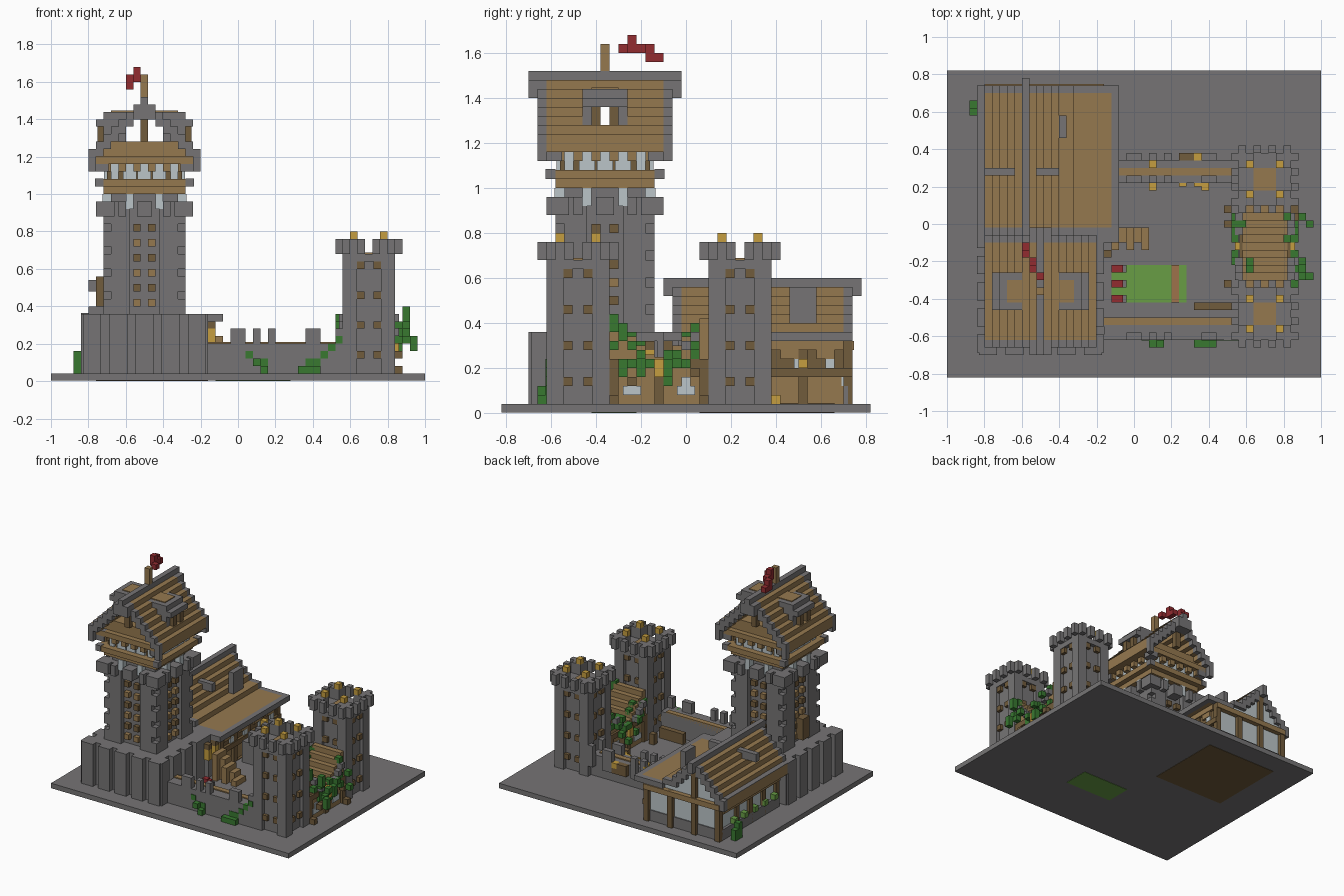
import bpy, bmesh, random

random.seed(4)
cube = bpy.data.objects.get("Cube")
if cube:
    bpy.data.objects.remove(cube, do_unlink=True)

UNIT = 0.04
COLOURS = {
    "stone": (.18, .175, .178), "wood": (.3, .19, .078), "dark_wood": (.165, .106, .045),
    "plaster": (.5, .56, .58), "gold": (.56, .34, .05), "leaf": (.04, .19, .03),
    "grass": (.14, .34, .06), "red": (.29, .025, .03), "clay": (.34, .17, .07)}
MATS = {}
for key, rgb in COLOURS.items():
    m = bpy.data.materials.new(key)
    m.use_nodes = True
    m.diffuse_color = (*rgb, 1)
    m.node_tree.nodes["Principled BSDF"].inputs["Base Color"].default_value = (*rgb, 1)
    MATS[key] = m


def part(name, colour, boxes, at=(0, 0), turns=1):
    """Join boxes (x, x, y, y, z, z in grid cells), repeated by quarter turns or a half turn."""
    bm = bmesh.new()
    for b in boxes:
        for t in range(turns):
            x, X, y, Y, z, Z = b
            for _ in range(t * 4 // turns):
                x, X, y, Y = -Y, -y, x, X
            r = bmesh.ops.create_cube(bm, size=1)
            for v in r["verts"]:
                v.co.x = ((X if v.co.x > 0 else x) + at[0]) * UNIT
                v.co.y = ((Y if v.co.y > 0 else y) + at[1] - .5) * UNIT
                v.co.z = (Z if v.co.z > 0 else z) * UNIT
    me = bpy.data.meshes.new(name)
    bm.to_mesh(me)
    bm.free()
    me.materials.append(MATS[colour])
    ob = bpy.data.objects.new(name, me)
    bpy.context.collection.objects.link(ob)


def sq(h, z, Z):
    return (-h, h, -h, h, z, Z)


def cell(x, y, z, h=1):
    return (x, x + 1, y, y + 1, z, z + h)


# Ground slab with inlaid floors
part("ground", "stone", [(-25, 25, -20, 21, .06, 1)])
part("hall_floor", "dark_wood", [(-19, -4, 2, 17, 0, 1.1)])
part("lawn", "grass", [(-3, 7, -10, -5, 0, 1.15)])
part("lawn_stripe", "clay", [(5, 6, -10, -5, 1, 1.25)])
part("flower_pots", "stone", [cell(-2, y, 1) for y in (-10, -8, -6)])
part("flowers", "red", [cell(-3, y, 1, 1.5) for y in (-10, -8, -6)]
     + [(-2, -1.5, y, y + 1, 2, 2.3) for y in (-10, -8, -6)])

# Keep: podium and shaft
K = (-12.5, -8.5)
part("podium", "stone", [sq(7.5, 1, 9)], K)
part("podium_buttresses", "stone",
     [(c - 1.2, c + 1.2, -8.5, -7, 1, 9) for c in (-7, -3.5, 0, 3.5, 7)], K, 4)
part("keep_core", "stone", [sq(4.5, 9, 25)], K)
part("keep_piers", "stone", [(s * 3.25 - 1.25, s * 3.25 + 1.25, -5.5, -4, 9, 24) for s in (-1, 1)], K, 4)
part("keep_quoins", "stone", [(4, 5.5, 4, 5.5, z, z + 2) for z in range(9, 24, 3)], K, 4)
for name, colour, start in (("window_boxes", "wood", 10), ("window_shutters", "dark_wood", 12)):
    part("keep_" + name, colour, [(s - .5, s + .5, -5.3, -4, z, z + 1)
                                  for s in (-1, 1) for z in range(start, 22, 4)], K, 4)
part("keep_crown", "stone", [(a, b, -6.5, -4, 22, 24)
                             for a, b in ((-6.5, -4.5), (-3.5, -2.5), (-1, 1), (2.5, 3.5), (4.5, 6.5))], K, 4)
part("crown_panels", "plaster", [(s - .5, s + .5, -5.6, -4, 23, 25) for s in (-2, 2)], K, 4)
part("keep_shelf", "dark_wood", [(-6.5, -5, -1, 1, 10, 14)], K)

# Keep: timber storey
part("jetty", "wood", [sq(5.5, 25, 26), sq(6.5, 26, 27), sq(5.5, 29, 32), sq(6.5, 29, 30)], K)
part("storey_core", "dark_wood", [sq(5, 27, 29)], K)
part("storey_panels", "plaster", [(c - .5, c + .5, -5.4, -4, 27, 29) for c in (-4, -2, 0, 2, 4)]
     + [(c - .9, c + .9, -5.4, -4, 27, 28) for c in (-2, 0, 2)], K, 4)
part("storey_posts", "wood", [cell(c - .5, -6.2, 28) for c in (-5, -3, -1, 1, 3, 5)], K, 4)
part("storey_corners", "stone", [(4.8, 6.5, 4.8, 6.5, 28, 30), (5.5, 6.6, 5.5, 6.6, 26, 27.1)], K, 4)

# Keep: stepped roof with an open attic and two dormers
slope, trim = [], [(6.5, 7.5, s * 7 - .5, s * 7 + .5, 28, 31) for s in (-1, 1)]
for k in range(7):
    x, z = 6.5 - k, 29 + k
    if k in (2, 3, 4):
        slope += [(x, x + 1, s * 4.5 - 2, s * 4.5 + 2, z, z + 2) for s in (-1, 1)]
    else:
        slope.append((x, x + 1, -6.5, 6.5, z, z + 2))
    trim += [(x, x + 1, s * 7 - .5, s * 7 + .5, z, z + 2) for s in (-1, 1)]
part("keep_roof", "wood", slope, K, 2)
part("keep_roof_trim", "stone", trim, K, 2)
part("keep_ridge", "stone", [(-.5, .5, -8.5, 8.5, 36, 38), (-1.5, 1.5, 6.5, 8.5, 35, 37)], K, 2)
part("gable_posts", "dark_wood", [(-.5, .5, 5.5, 6.5, 32, 36)], K, 2)
part("dormer_roofs", "stone", [(1, 5.5, -2.5, 2.5, 35, 36), (5.5, 6.5, -2.5, 2.5, 34, 35)]
     + [(2.5, 5.5, s * 2 - .5, s * 2 + .5, 32, 35) for s in (-1, 1)], K, 2)
part("dormer_tops", "wood", [(1.5, 4.5, -1.5, 1.5, 35, 36.15)], K, 2)
part("dormer_frames", "dark_wood", [(4.5, 6.3, s - .5, s + .5, 32, 34.5) for s in (-1, 1)], K, 2)

# Flag
part("flag_pole", "wood", [(-.5, .5, -.5, .5, 36, 41)], K)
part("flag", "red", [cell(-13, -7, 40), cell(-14, -6, 40, 2), cell(-14, -5, 40),
                     cell(-15, -4, 39, 2), cell(-15, -3, 39)])

# Porch landing and wooden stairs beside the podium
part("landing", "stone", [(-5, -4, -5, -1, 8, 9), (-4, -2, -2, -1, 8, 9)])
part("landing_brackets", "dark_wood", [cell(-4, y, 7) for y in (-4, -2)])
part("landing_lanterns", "gold", [cell(-4, y, 5, 2) for y in (-4, -2)])
part("stairs", "wood", [(-3 + i, -2 + i, -3 + i % 2, 0, 1, 6 - i) for i in range(5)])

# Hall: roof columns as (x start, x end, top)
cols = [(-15 - j, -14 - j, 15 - j) for j in range(1, 7)]
cols += [(-15 + j, -14 + j, 15 - j) for j in range(1, 5)] + [(-10, -8, 10), (-8, -3, 9)]
part("hall_roof", "wood", [(a, b, 0, 18, t - 2 + (b - a > 1), t) for a, b, t in cols])
part("hall_roof_trim", "stone", [(a, b, y, y + 1, t - 2 + (b - a > 1), t)
                                 for a, b, t in cols for y in (-1, 18)]
     + [(-3, -2, -1, 19, 8, 9), (-21, -20, 0, 18, 7, 9.1)])
part("hall_ridge", "stone", [(-15, -14, -2, 20, 13, 15)])
part("hall_gables", "plaster", [(max(a, -19.5), min(b, -4.5), y, y + .5, 3, t - 1)
                                for a, b, t in cols + [(-15, -14, 14)] if a > -20 for y in (1, 17.8)])
part("hall_left_wall", "plaster", [(-19.5, -19, 1, 18, 3, 8)])
part("hall_right_wall", "wood", [(-5, -4.5, 1, 18, 1, 8)])
part("hall_right_frieze", "dark_wood", [(-5, -4.3, 1, 18, 5, 8)])
part("hall_windows", "plaster", [cell(-5, y, 5) for y in (4, 8, 12.5, 16)])
part("hall_arches", "wood", [(-5, -3.9, y, y + 2, 6, 7) for y in (2, 7, 11, 15)])
part("hall_footing", "stone", [(-20, -19, 1, 18, 1, 3), (-20, -4, 18, 18.5, 1, 3)])
part("hall_posts", "dark_wood", [(x, x + 1, 18, 19, 1, 8) for x in (-20, -15, -10, -5)]
     + [(x, x + 1, y, y + 1, 1, 8) for x in (-20, -5) for y in (1, 5, 9, 13)]
     + [(-15, -14, 18, 19, 8, 13)])
part("hall_beams", "wood", [(-20, -4, 18.2, 19.2, 7, 8), (-20.2, -19, 1, 18, 6, 7),
                            (-5, -3.8, 1, 18, 7, 8)])
part("hall_rail", "dark_wood", [(-5, -3.8, 1, 19, 4, 5)])
part("hall_dormer_ridge", "stone", [(-20, -10, 7, 8, 12, 13.5)])
part("hall_dormer", "wood", [(-19 + i, -10 - i, 7 - i, 8 + i, 10, 13 - i) for i in (1, 2)])
part("hall_dormer_front", "dark_wood", [(-18, -17, 6, 9, 8, 12)])
part("chimney", "stone", [(-10, -9, 12, 15, 10, 14)])
part("hall_lanterns", "gold", [cell(-4, 10, 1), cell(-4, 13, 5)])

# Gate towers
for side, cy in (("front", -11.5), ("back", 6.5)):
    T = (17.5, cy)
    name = side + "_tower"
    part(name, "stone", [sq(2.8, 1, 17)], T)
    part(name + "_piers", "stone", [(1.6, 3.5, 1.6, 3.5, 1, 17), (-2, 2, -3.5, -2, 16, 17)], T, 4)
    part(name + "_windows", "dark_wood", [(s * 1.1 - .5, s * 1.1 + .5, -3.4, -2, z, z + 1)
                                          for s in (-1, 1) for z in range(3, 16, 4)], T, 4)
    part(name + "_crown", "stone",
         [(s * c - .5, s * c + .5, d, d + 1, 17, 19) for s in (-1, 1)
          for c, d in ((1, -4.5), (2, -3.5), (3, -4.5))] + [(1.5, 3.5, 1.5, 3.5, 17, 19)], T, 4)
    part(name + "_deck", "wood", [sq(1.5, 16, 17.2)], T)
    part(name + "_torches", "gold", [(1.5, 2.5, 1.5, 2.5, 19, 20)], T, 4)

# Gatehouse with a roof dipping in the middle
G = (17.5, -2.5)
part("gate_wall", "wood", [(-3, 3, -5.5, 5.5, 1, 5)], G)
part("gate_beam", "dark_wood", [(-3.4, 3.4, -5.5, 5.5, 5, 6)]
     + [(-3.4, 3.4, y - .5, y + .5, 1, 5) for y in (-5, 0, 5)], G)
part("gate_windows", "plaster", [(3, 3.2, 2, 4, 2, 3), (3, 3.2, 2.5, 3.5, 3, 4),
                                 (3, 3.2, -4, -2, 2, 3), (3, 3.2, -3.5, -2.5, 3, 4)], G, 2)
part("gate_roof", "wood", [(-3, 3, y - .5, y + .5, 5, 5.5 + y) for y in range(1, 6)]
     + [(-3, 3, -.5, .5, 5, 6.2)], G, 2)
part("gate_roof_edges", "stone", [(s * 3.5 - .5, s * 3.5 + .5, y - .5, y + .5, 4 + y, 5 + y)
                                  for y in range(2, 5) for s in (-1, 1)], G, 2)
part("gate_lantern", "gold", [(3, 4, -.5, .5, 4, 6)], G, 2)
part("gate_crates", "dark_wood", [cell(21, y, z) for y, z in ((-8, 1), (-6, 3), (1, 4), (2, 1))]
     + [cell(12, y, 1, 2) for y in (0, 2, -8)])

# Curtain walls
merlons = ((-1, 2), (2, 1), (4, 1), (9, 2), (13, 1))
part("front_wall", "stone", [(-4, 14, -15, -12, 1, 5)]
     + [(a, a + w, -15, -14, 5, 7) for a, w in merlons])
part("back_wall", "stone", [(-3, 14, 6, 9, 1, 5)]
     + [(a, a + w, y, y + 1, 5, 7) for a, w in merlons for y in (6, 9)]
     + [(a, a + w, 9, 10, 3, 5) for a, w in merlons])
part("walkways", "wood", [(-4, 13, -13, -12, 4, 5.2), (-2, 13, 7, 8, 4, 5.2)])
part("wall_lanterns", "gold", [cell(x, y, z) for x, y, z in
                               ((2, 8, 5), (2, 9, 5), (8, 9, 4), (2, 5, 4), (6, 5.5, 4), (8, 5.5, 4), (9, 5, 4))])
part("wall_benches", "dark_wood", [(8, 13, -11, -10, 1, 3), (6, 9, 9, 10, 3, 5)])

# Ivy and hedges
part("wall_ivy", "leaf", [cell(x, -16, z) for x, z in ((2, 2), (3, 1), (8, 1), (9, 1), (10, 1))]
     + [cell(x, -15.1, z) for x, z in ((1, 3), (3, 2), (9, 2), (10, 2), (11, 3), (12, 4), (13, 5))])
gate_ivy = []
for _ in range(46):
    d = random.randint(1, 5)
    gate_ivy.append(cell(random.choice((13, 14, 15, 20, 21, 21, 22)),
                         random.choice((-3 - d, -3 + d)), random.randint(d + 2, d + 5)))
part("gate_ivy", "leaf", gate_ivy + [cell(23, -7, 4, 2), cell(23, 0, 5), cell(21, -2, 4, 2)])
part("hedge", "leaf", [cell(-22, 15, 1, 3), cell(-22, 16, 1, 2)])
part("planter", "grass", [cell(-20.5, y, 3) for y in range(2, 16, 3)])
